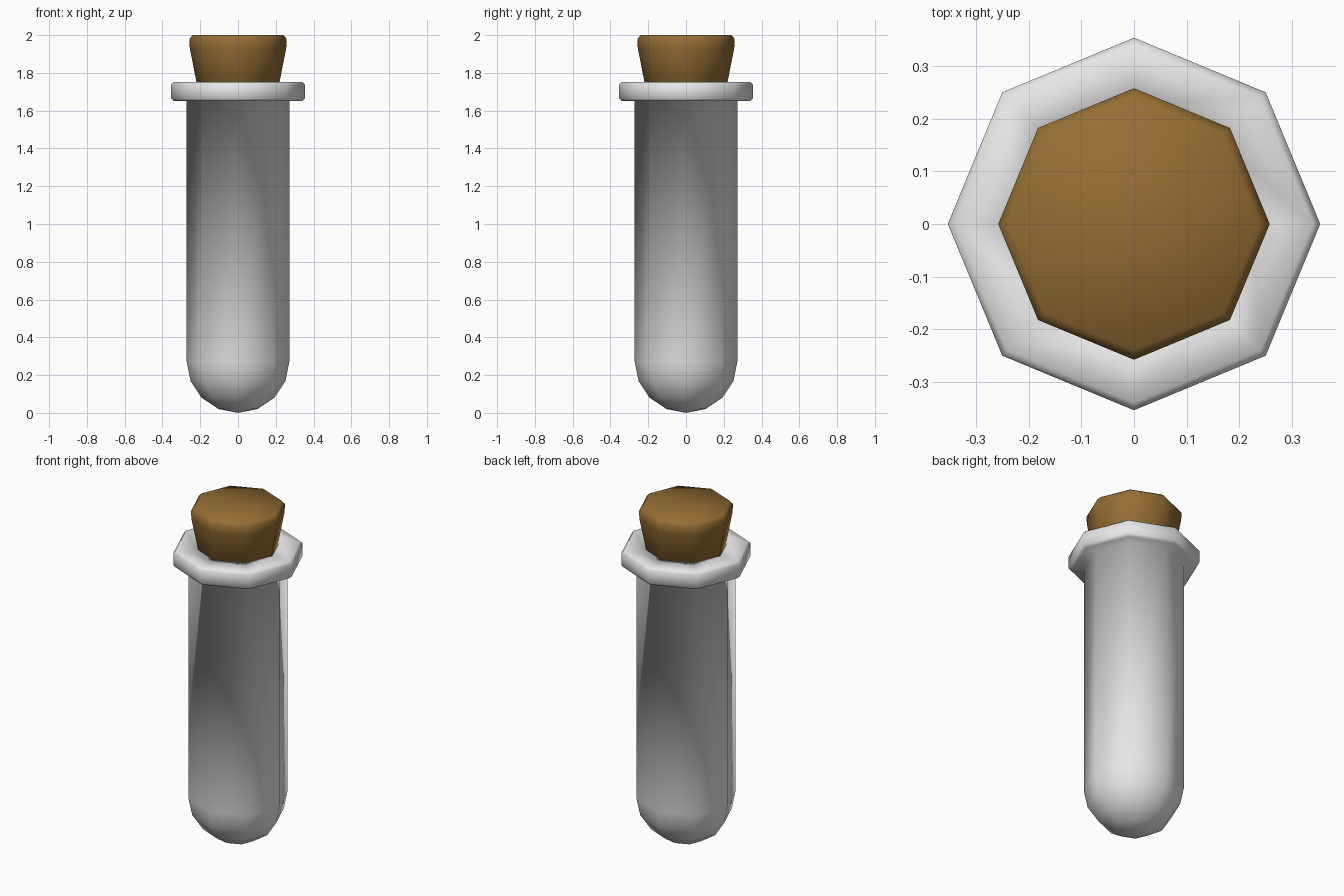
import bpy
import bmesh
from math import sin, cos, pi

if "Cube" in bpy.data.objects:
    bpy.data.objects.remove(bpy.data.objects["Cube"])

SIDES = 8


def make_material(name, rgb):
    mat = bpy.data.materials.new(name)
    mat.use_nodes = True
    mat.diffuse_color = (*rgb, 1)
    mat.node_tree.nodes["Principled BSDF"].inputs["Base Color"].default_value = (*rgb, 1)
    return mat


def lathe(name, profile, mat, cap_bottom=False, cap_top=False):
    """Turn a bottom-to-top (radius, height) outline into a smooth eight-sided part."""
    bm = bmesh.new()
    rings = []
    for r, z in profile:
        if r == 0:
            rings.append([bm.verts.new((0, 0, z))] * SIDES)
        else:
            rings.append([bm.verts.new((r * cos(2 * pi * i / SIDES),
                                        r * sin(2 * pi * i / SIDES), z))
                          for i in range(SIDES)])
    for low, high in zip(rings, rings[1:]):
        for i in range(SIDES):
            j = (i + 1) % SIDES
            corners = [low[i], low[j], high[j], high[i]]
            bm.faces.new(list(dict.fromkeys(corners)))
    if cap_bottom:
        bm.faces.new(rings[0][::-1])
    if cap_top:
        bm.faces.new(rings[-1])
    for face in bm.faces:
        face.smooth = True
    mesh = bpy.data.meshes.new(name)
    bm.to_mesh(mesh)
    bm.free()
    mesh.materials.append(mat)
    obj = bpy.data.objects.new(name, mesh)
    bpy.context.collection.objects.link(obj)
    return obj


glass = make_material("pale_glass", (0.8, 0.8, 0.8))
cork = make_material("cork_brown", (0.3, 0.155, 0.035))

# Tube: round bottom, straight wall, bevelled rim and a short bore
R = 0.272
dome = [(R * sin(a * pi / 8), R - R * cos(a * pi / 8)) for a in range(5)]
rim = [(R, 1.65), (0.34, 1.65), (0.354, 1.664), (0.354, 1.738), (0.34, 1.752)]
bore = [(0.225, 1.752), (0.215, 1.6)]
lathe("glass_tube", dome + rim + bore, glass)

# Stopper: tapered plug with a bevelled top edge
lathe("cork_stopper",
      [(0.19, 1.6), (0.255, 1.93), (0.258, 1.98), (0.24, 2.0)],
      cork, cap_bottom=True, cap_top=True)
